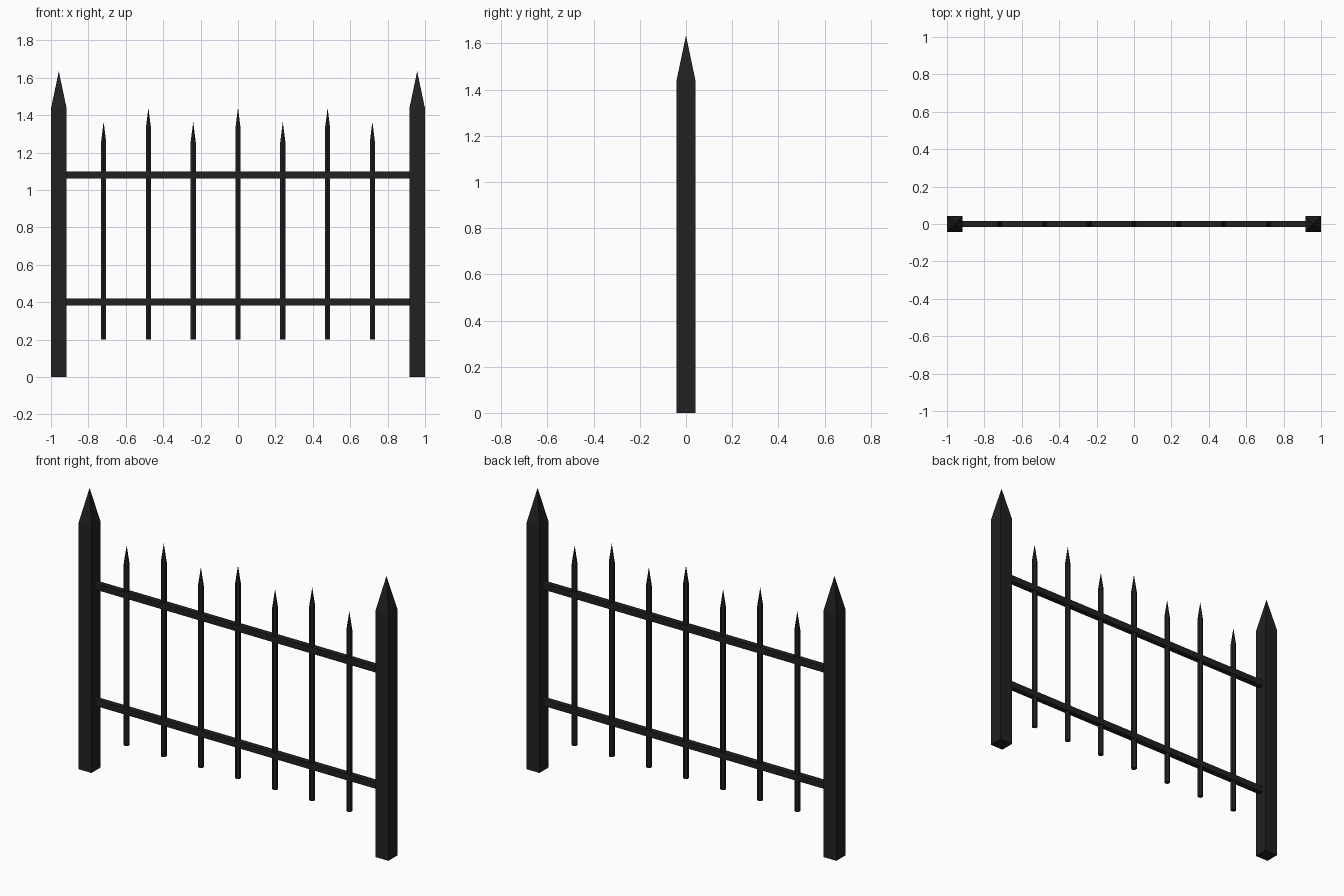
import bpy, bmesh, math
from mathutils import Matrix, Vector

if "Cube" in bpy.data.objects:
    bpy.data.objects.remove(bpy.data.objects["Cube"])

iron = bpy.data.materials.new("black_iron")
iron.diffuse_color = (0.015, 0.015, 0.015, 1)
iron.use_nodes = True
iron.node_tree.nodes["Principled BSDF"].inputs["Base Color"].default_value = iron.diffuse_color


def finish(name, bm):
    bmesh.ops.recalc_face_normals(bm, faces=bm.faces)
    mesh = bpy.data.meshes.new(name)
    bm.to_mesh(mesh)
    bm.free()
    mesh.materials.append(iron)
    obj = bpy.data.objects.new(name, mesh)
    bpy.context.collection.objects.link(obj)


def spiked_bar(name, x, sides, radius, turn, bottom, shoulder, tip):
    """Upright prism that ends in a point."""
    bm = bmesh.new()
    ring = []
    for z in (bottom, shoulder):
        ring.append([bm.verts.new((x + radius * math.cos(turn + math.tau * i / sides),
                                   radius * math.sin(turn + math.tau * i / sides), z))
                     for i in range(sides)])
    low, high = ring
    top = bm.verts.new((x, 0, tip))
    bm.faces.new(low)
    for i in range(sides):
        j = (i + 1) % sides
        bm.faces.new((low[i], low[j], high[j], high[i]))
        bm.faces.new((high[i], high[j], top))
    finish(name, bm)


# Square end posts with pyramid tops
for side, x in (("left", -0.958), ("right", 0.958)):
    spiked_bar(side + "_post", x, 4, 0.042 * math.sqrt(2), math.pi / 4, 0, 1.435, 1.635)

# Slim pickets, alternating short and tall
for i in range(7):
    tip = 1.44 if i % 2 else 1.365
    spiked_bar(f"picket_{i + 1}", (i - 3) * 0.2395, 6, 0.016, math.pi / 2,
               0.2, tip - 0.11, tip)

# Horizontal rails between the posts
for name, z in (("lower_rail", 0.402), ("upper_rail", 1.08)):
    bm = bmesh.new()
    bmesh.ops.create_cube(bm, size=1, matrix=Matrix.Translation(Vector((0, 0, z)))
                          @ Matrix.Diagonal((1.85, 0.032, 0.037, 1)))
    finish(name, bm)
